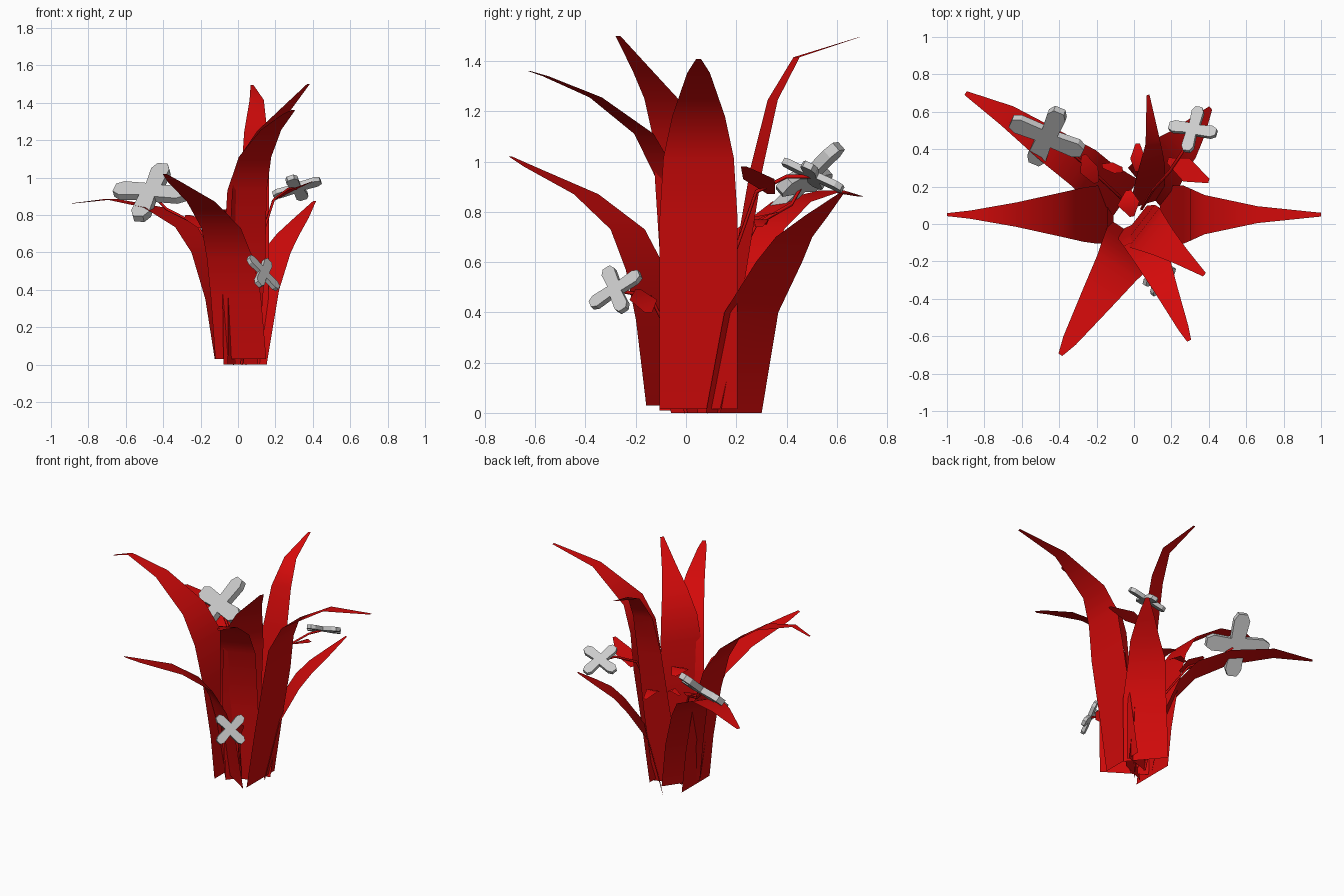
import bpy, bmesh, math
from mathutils import Vector

if "Cube" in bpy.data.objects:
    bpy.data.objects.remove(bpy.data.objects["Cube"])

red = bpy.data.materials.new("leaf_red")
red.diffuse_color = (0.65, 0.003, 0.003, 1)
red.use_nodes = True
red.node_tree.nodes["Principled BSDF"].inputs["Base Color"].default_value = red.diffuse_color


def finish(name, bm, mat=None):
    me = bpy.data.meshes.new(name)
    bm.to_mesh(me)
    bm.free()
    ob = bpy.data.objects.new(name, me)
    bpy.context.collection.objects.link(ob)
    if mat:
        me.materials.append(mat)
    return ob


def leaf(name, spine, lateral):
    """Flat ribbon: spine of (x, y, z, half width), widened along a horizontal angle."""
    a = math.radians(lateral)
    side = Vector((math.cos(a), math.sin(a), 0))
    bm = bmesh.new()
    rows = [(bm.verts.new(Vector(p[:3]) - side * p[3]),
             bm.verts.new(Vector(p[:3]) + side * p[3])) for p in spine]
    for (l0, r0), (l1, r1) in zip(rows, rows[1:]):
        bm.faces.new((l0, r0, r1, l1))
    ob = finish(name, bm, red)
    for f in ob.data.polygons:
        f.use_smooth = True
    return ob


def arched_leaf(name, base, angle, profile):
    """Leaf whose spine stays in one vertical plane: profile of (reach, z, half width)."""
    a = math.radians(angle)
    leaf(name, [(base[0] + r * math.cos(a), base[1] + r * math.sin(a), z, w)
                for r, z, w in profile], angle + 90)


def flower(name, centre, normal, up, r):
    """Four-petal flat blossom with thickness; one petal points along up."""
    n = Vector(normal).normalized()
    up = Vector(up)
    up = (up - n * up.dot(n)).normalized()
    right = up.cross(n)
    bm = bmesh.new()
    ring = []
    for i in range(4):
        a = math.radians(90 * i)
        u = up * math.cos(a) + right * math.sin(a)
        v = right * math.cos(a) - up * math.sin(a)
        for d, w in ((0.24, -0.2), (0.8, -0.25), (1, -0.14), (1, 0.14), (0.8, 0.25)):
            ring.append(bm.verts.new((u * d + v * w - n * 0.1) * r))
    face = bm.faces.new(ring)
    ext = bmesh.ops.extrude_face_region(bm, geom=[face])
    bmesh.ops.translate(bm, vec=n * 0.2 * r,
                        verts=[g for g in ext["geom"] if isinstance(g, bmesh.types.BMVert)])
    bmesh.ops.recalc_face_normals(bm, faces=bm.faces)
    finish(name, bm).location = centre


def stem(name, pts):
    cu = bpy.data.curves.new(name, 'CURVE')
    cu.dimensions = '3D'
    cu.bevel_depth = 0.008
    cu.bevel_resolution = 0
    sp = cu.splines.new('POLY')
    sp.points.add(len(pts) - 1)
    for p, c in zip(sp.points, pts):
        p.co = (*c, 1)
    ob = bpy.data.objects.new(name, cu)
    bpy.context.collection.objects.link(ob)
    cu.materials.append(red)


# Large leaves
arched_leaf("leaf_left", (-0.11, 0.05), 180,
            [(0, 0.01, .155), (.03, .3, .155), (.09, .65, .155), (.16, .9, .145),
             (.27, 1.08, .12), (.52, 1.257, .065), (.765, 1.33, .022), (.89, 1.29, .008)])
arched_leaf("leaf_right", (0.14, 0.05), 0,
            [(0, 0.015, .155), (.06, .4, .155), (.125, .775, .155), (.16, 1.016, .14),
             (.237, 1.18, .105), (.52, 1.353, .045), (.86, 1.408, .01)])
arched_leaf("leaf_front_left", (0.015, -0.07), 237,
            [(0, 0.03, .162), (.05, .37, .16), (.107, .57, .147), (.193, .73, .125),
             (.39, .87, .09), (.66, .98, .04), (.75, 1.02, .012)])
arched_leaf("leaf_front_right", (0.03, -0.03), -66,
            [(-.04, 0, .1), (0, .5, .125), (.045, .93, .115), (.15, 1.11, .095),
             (.36, 1.255, .06), (.58, 1.34, .028), (.65, 1.36, .012)])
arched_leaf("leaf_inner_right", (0.03, 0), -38,
            [(-.03, 0, .1), (0, .6, .13), (.03, .95, .135), (.065, 1.11, .12),
             (.16, 1.25, .085), (.28, 1.36, .05), (.44, 1.5, .012)])

# Back leaves
leaf("leaf_back", [(.07, .11, 0, .09), (.08, .2, .49, .09), (.09, .28, .97, .08),
                   (.095, .345, 1.245, .065), (.1, .44, 1.415, .04), (.075, .69, 1.495, .008)], 18)
leaf("leaf_back_right", [(.06, .19, 0, .145), (.13, .26, .4, .14), (.205, .37, .6, .12),
                         (.27, .43, .7, .095), (.34, .52, .785, .06), (.41, .62, .875, .012)], 130)
leaf("leaf_back_left", [(-.05, .13, .03, .13), (-.1, .16, .35, .13), (-.18, .22, .6, .12),
                        (-.27, .3, .735, .115), (-.45, .42, .84, .095), (-.68, .58, .885, .06),
                        (-.9, .7, .86, .012)], 55)

# Flowers, stems and the small leaves on the stems
flower("flower_left", (-.465, .47, .92), (-.22, -.64, .73), (.075, .155, .154), .208)
flower("flower_right", (.315, .505, .945), (-.2, .45, .85), (.15, 1, 0), .133)
flower("flower_front", (.135, -.28, .49), (.72, -.5, .48), (.3, 1.11, .71), .118)
stem("stem_left", [(-.02, .08, 0), (-.08, .15, .5), (-.22, .28, .75), (-.38, .42, .83), (-.47, .47, .92)])
stem("stem_right", [(.04, .08, 0), (.1, .18, .6), (.19, .28, .88), (.27, .4, .94), (.315, .505, .94)])
stem("stem_front", [(.02, 0, 0), (.05, -.06, .3), (.09, -.14, .46), (.135, -.28, .49)])
small = [
    ((-.2, .22, .73), (-.24, .29, .78), (-.27, .37, .8), .05, 20),
    ((-.06, .29, .74), (-.11, .3, .77), (-.17, .31, .75), .03, 100),
    ((.18, .34, .87), (.28, .29, .93), (.4, .23, .98), .065, 75),
    ((-.03, .18, .8), (-.03, .11, .83), (-.01, .04, .8), .06, 10),
    ((.12, -.15, .4), (.13, -.17, .45), (.15, -.19, .49), .055, 90),
    ((.02, .28, .72), (.02, .35, .75), (.02, .43, .72), .04, 0),
]
for i, (a, b, c, w, ang) in enumerate(small):
    leaf(f"stem_leaf_{i + 1}", [(*a, .015), (*b, w), (*c, .012)], ang)
